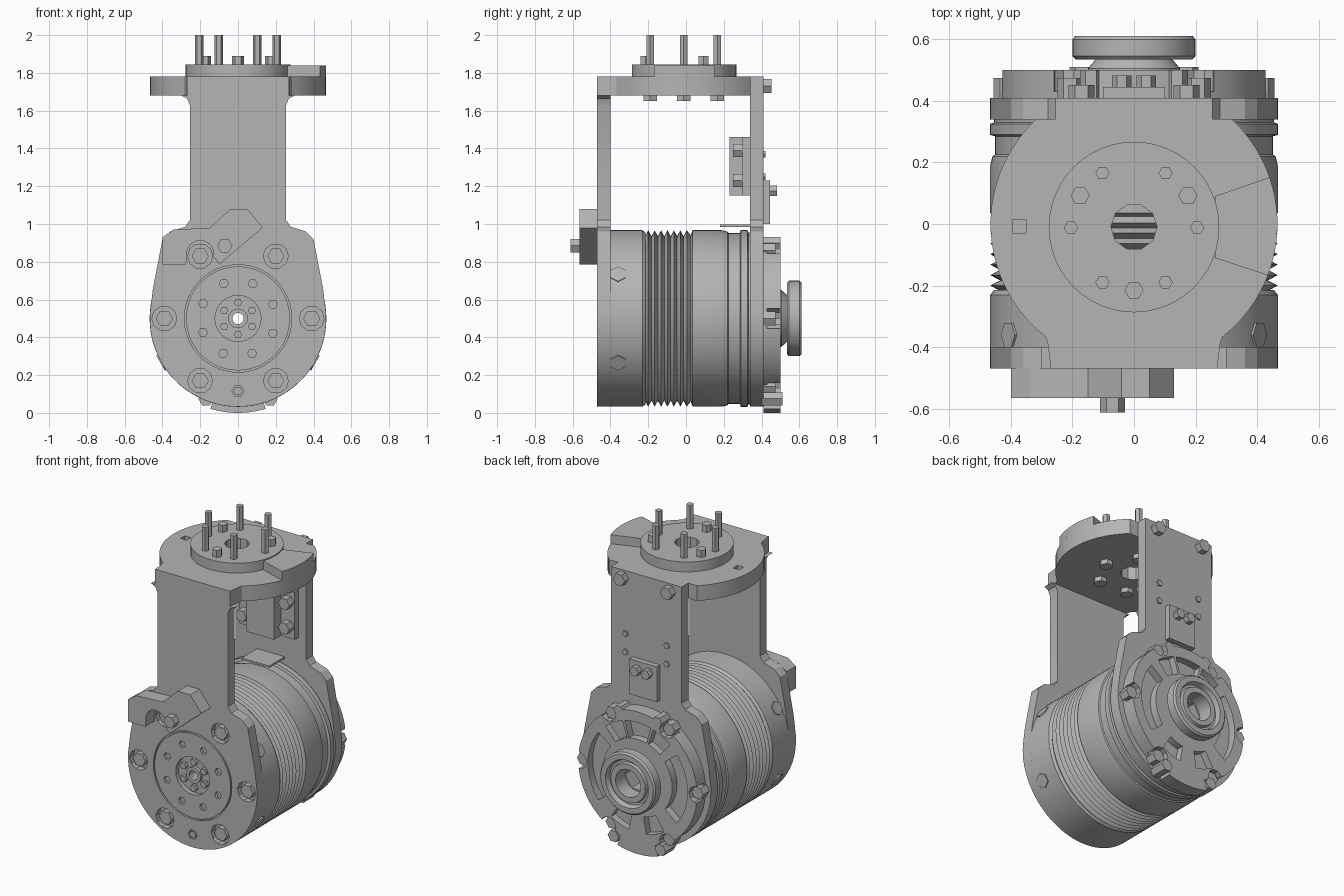
import bpy, bmesh
from math import sin, cos, pi, radians
from mathutils import Vector

if "Cube" in bpy.data.objects:
    bpy.data.objects.remove(bpy.data.objects["Cube"])

grey = bpy.data.materials.new("machined_grey")
grey.use_nodes = True
tone = (0.46, 0.46, 0.46, 1)
grey.diffuse_color = tone
grey.node_tree.nodes["Principled BSDF"].inputs["Base Color"].default_value = tone
AXIS_Z = 0.5  # height of the motor axis


def finish(name, bm):
    bmesh.ops.recalc_face_normals(bm, faces=bm.faces)
    mesh = bpy.data.meshes.new(name)
    bm.to_mesh(mesh)
    bm.free()
    mesh.materials.append(grey)
    ob = bpy.data.objects.new(name, mesh)
    bpy.context.scene.collection.objects.link(ob)
    return ob


def ring(x, v, r, n=6, start=0.0):
    return [(x + r * cos(start + 2 * pi * i / n), v + r * sin(start + 2 * pi * i / n)) for i in range(n)]


def arc(x, v, r, a, b, n):
    return [(x + r * cos(radians(a + (b - a) * i / n)), v + r * sin(radians(a + (b - a) * i / n)))
            for i in range(n + 1)]


def box(x0, x1, v0, v1):
    return [(x0, v0), (x1, v0), (x1, v1), (x0, v1)]


def mirrored(half):
    return half + [(-x, v) for x, v in reversed(half)]


def solid(name, axis, *parts):
    """Extrude outlines (points, start, end) along y or z into one object."""
    bm = bmesh.new()
    for pts, a, b in parts:
        place = (lambda p, t: (p[0], t, p[1])) if axis == "y" else (lambda p, t: (p[0], p[1], t))
        lo = [bm.verts.new(place(p, a)) for p in pts]
        hi = [bm.verts.new(place(p, b)) for p in pts]
        bm.faces.new(lo)
        bm.faces.new(hi[::-1])
        for i in range(len(pts)):
            j = (i + 1) % len(pts)
            bm.faces.new((lo[i], hi[i], hi[j], lo[j]))
    return finish(name, bm)


def lathe(name, profile, n=64):
    """Turn a closed (radius, y) profile around the motor axis."""
    bm = bmesh.new()
    rows = [[bm.verts.new((x, y, z)) for x, z in ring(0, AXIS_Z, r, n)] for r, y in profile]
    for k, row in enumerate(rows):
        nxt = rows[(k + 1) % len(rows)]
        for i in range(n):
            j = (i + 1) % n
            bm.faces.new((row[i], row[j], nxt[j], nxt[i]))
    return finish(name, bm)


def cut(target, cutter):
    mod = target.modifiers.new("cut", "BOOLEAN")
    mod.operation, mod.solver, mod.object = "DIFFERENCE", "EXACT", cutter
    bpy.context.view_layer.objects.active = target
    bpy.ops.object.modifier_apply(modifier=mod.name)
    bpy.data.objects.remove(cutter)


def around(r, count, start=0.0):
    return ring(0, AXIS_Z, r, count, radians(start))


# Yoke plates: round below, shoulders, then a straight neck with flared top
half = [(0.3, 1.68), (0.27, 1.665), (0.255, 1.63), (0.255, 1.02), (0.28, 0.985),
        (0.36, 0.96), (0.4, 0.92), (0.45, 0.66)] + arc(0, AXIS_Z, 0.467, 4, -88, 24)
outline = mirrored(half)
front_plate = solid("front_plate", "y", (outline, -0.47, -0.4))
front_neck = solid("front_neck_top", "y", (box(-0.255, 0.255, 1.68, 1.78), -0.47, -0.4))
back_outline = mirrored([(0.255, 1.78)] + half[3:])
back_plate = solid("back_plate", "y", (back_outline, 0.34, 0.41))
cut(back_plate, solid("bore", "y", (ring(0, AXIS_Z, 0.03, 16), 0.3, 0.5)))

# Front face: seam groove, screw pockets, small holes and a central well
screws = [(0.39, 0.5), (-0.39, 0.5), (0.2, 0.83), (-0.2, 0.83), (0.2, 0.17), (-0.2, 0.17)]
cut(front_plate, lathe("groove", [(0.275, -0.48), (0.284, -0.48), (0.284, -0.455), (0.275, -0.455)]))
cut(front_plate, solid("pockets", "y",
                       *[(ring(x, z, 0.066, 10), -0.5, -0.43) for x, z in screws],
                       *[(ring(x, z, 0.024), -0.5, -0.45) for x, z in around(0.2, 8, 22)],
                       (ring(0, 0.115, 0.032), -0.5, -0.45),
                       (ring(0, AXIS_Z, 0.122, 24), -0.5, -0.44)))
cut(front_plate, solid("bore", "y", (ring(0, AXIS_Z, 0.03, 16), -0.5, -0.3)))
solid("front_screws", "y",
      *[(ring(x, z, 0.045), -0.466, -0.42) for x, z in screws],
      *[(ring(x, z, 0.022), -0.465, -0.43) for x, z in around(0.085, 6, 30)],
      (ring(0, 0.115, 0.024), -0.468, -0.44))
lathe("front_boss", [(0.03, -0.462), (0.052, -0.462), (0.052, -0.43), (0.03, -0.43)], 20)

# Motor shell with bellows folds in the middle
shell = [(0.03, -0.4), (0.467, -0.4), (0.467, -0.23), (0.455, -0.215)]
for i in range(7):
    y = -0.2 + i * 0.034
    shell += [(0.435, y - 0.017), (0.467, y)]
shell += [(0.44, 0.025), (0.467, 0.035), (0.467, 0.19), (0.46, 0.22), (0.452, 0.225), (0.452, 0.285),
          (0.468, 0.29), (0.468, 0.325), (0.455, 0.33), (0.455, 0.34), (0.03, 0.34)]
lathe("motor_shell", shell, 72)

# Small flat screws on the flanks of the shell
for side in (-1, 1):
    for tilt in (-30, 30):
        d = Vector((side * cos(radians(tilt)), 0, sin(radians(tilt))))
        bm = bmesh.new()
        bmesh.ops.create_cone(bm, cap_ends=True, segments=6, radius1=0.045, radius2=0.045, depth=0.05)
        flank = finish("flank_screw", bm)
        flank.rotation_euler = d.to_track_quat("Z", "Y").to_euler()
        flank.location = d * 0.448 + Vector((0, -0.36, AXIS_Z))

# Rear cap with kidney pockets, slots and notches for the rim bolts
rear_cap = solid("rear_cap", "y", (ring(0, AXIS_Z, 0.43, 60), 0.41, 0.5))


def kidney(a, b, inner=0.25, outer=0.36):
    return arc(0, AXIS_Z, outer, a, b, 10) + arc(0, AXIS_Z, inner, b, a, 10)


cut(rear_cap, solid("cap_pockets", "y",
                    *[(kidney(a, b), 0.45, 0.6) for a, b in ((-38, 38), (142, 218), (75, 105))],
                    *[(kidney(a, a + 22), 0.455, 0.6) for a in (50, 108, 238, 280)],
                    (ring(0, AXIS_Z, 0.09, 6), 0.4, 0.6)))
cut(rear_cap, solid("rim_notches", "y",
                    *[(ring(x, z, 0.055, 10), 0.43, 0.6) for x, z in around(0.425, 6)]))
solid("rear_rim_bolts", "y", *[(ring(x, z, 0.042), 0.4, 0.475) for x, z in around(0.415, 6)],
      *[(ring(x, 0.075, 0.04), 0.4, 0.51) for x in (-0.17, 0.17)],
      *[(ring(x, 0.9, 0.035), 0.4, 0.5) for x in (-0.14, 0.14)])
solid("rear_bottom_tab", "y", (kidney(-107, -73, 0.4, 0.5), 0.41, 0.5))

# Rear hub flange with stepped bore
lathe("rear_hub", [(0.09, 0.45), (0.15, 0.45), (0.15, 0.505), (0.12, 0.54), (0.19, 0.535), (0.2, 0.545),
                   (0.2, 0.6), (0.19, 0.611), (0.155, 0.611), (0.145, 0.58), (0.13, 0.58),
                   (0.125, 0.6), (0.09, 0.6)], 40)

# Top plate: round sides, flat front and back
top_half = [(0.27, -0.47), (0.28, -0.39)] + arc(0, 0, 0.466, -52, 47, 20)
top_plate = solid("top_plate", "z", (mirrored(top_half), 1.68, 1.78))
top_disc = solid("top_disc", "z", (ring(0, -0.01, 0.277, 48), 1.78, 1.845))
for part in (top_plate, top_disc):
    cut(part, solid("bore", "z", (ring(0, -0.01, 0.075, 10), 1.6, 1.9)))
cut(top_plate, solid("index_hole", "z", (box(-0.395, -0.35, -0.03, 0.015), 1.72, 1.9)))
solid("raised_wedge", "z", (arc(0, 0, 0.466, -21, 19, 10) + [(0.262, 0.09), (0.276, -0.01), (0.262, -0.11)],
                            1.78, 1.838))

# Connector pins, top screws and the bolt heads below the plate
pins = ring(0, -0.012, 0.205, 6)
solid("connector_pins", "z", *[(ring(x, y, 0.023), 1.8, 2.0) for x, y in pins])
solid("top_screws", "z", *[(ring(x, y, 0.031), 1.8, 1.89)
                           for x, y in ((-0.175, 0.092), (0.175, 0.092), (0, -0.215))])
solid("underside_bolts", "z", *[(ring(x, y, 0.041), 1.65, 1.7) for x, y in pins])

# Front clamp with an arch around the upper screw
solid("front_clamp", "y",
      ([(-0.4, 0.785), (-0.4, 0.93), (-0.34, 0.97), (-0.15, 0.98), (-0.04, 1.08), (0.05, 1.08),
        (0.13, 0.98), (-0.1, 0.785)] + arc(-0.2, 0.84, 0.072, -10, 190, 12) + [(-0.275, 0.785)],
       -0.565, -0.47))
solid("clamp_bolt", "y", (ring(-0.07, 0.885, 0.04), -0.612, -0.55))

# Inner bracket on the rear plate
solid("inner_bracket", "y", (box(-0.2, 0.2, 1.15, 1.46), 0.3, 0.34),
      (box(-0.1, 0.1, 1.15, 1.46), 0.23, 0.3))
solid("inner_bracket_bolts", "y", *[(ring(x, z, 0.04), 0.25, 0.31)
                                    for x in (-0.155, 0.155) for z in (1.23, 1.39)])
solid("inner_ledge", "z", (box(-0.1, 0.1, 0.18, 0.34), 0.985, 0.997))

# Rear plate fittings
solid("rear_badge_plate", "y", (box(-0.1, 0.1, 1.0, 1.23), 0.41, 0.445))
solid("rear_badge_bolts", "y", *[(ring(x, 1.175, 0.032), 0.44, 0.482) for x in (-0.04, 0.04)])
solid("rear_top_bolts", "y", *[(ring(x, 1.73, 0.042), 0.4, 0.452) for x in (-0.17, 0.17)])
solid("rear_small_pins", "y", *[(ring(x, z, 0.02), 0.4, 0.42) for x in (-0.15, 0.15) for z in (1.25, 1.37)])

# Smooth the round parts while keeping edges crisp
bpy.ops.object.select_all(action="DESELECT")
for ob in bpy.context.scene.objects:
    if ob.type == "MESH":
        ob.select_set(True)
        bpy.context.view_layer.objects.active = ob
bpy.ops.object.shade_smooth_by_angle(angle=radians(25))
